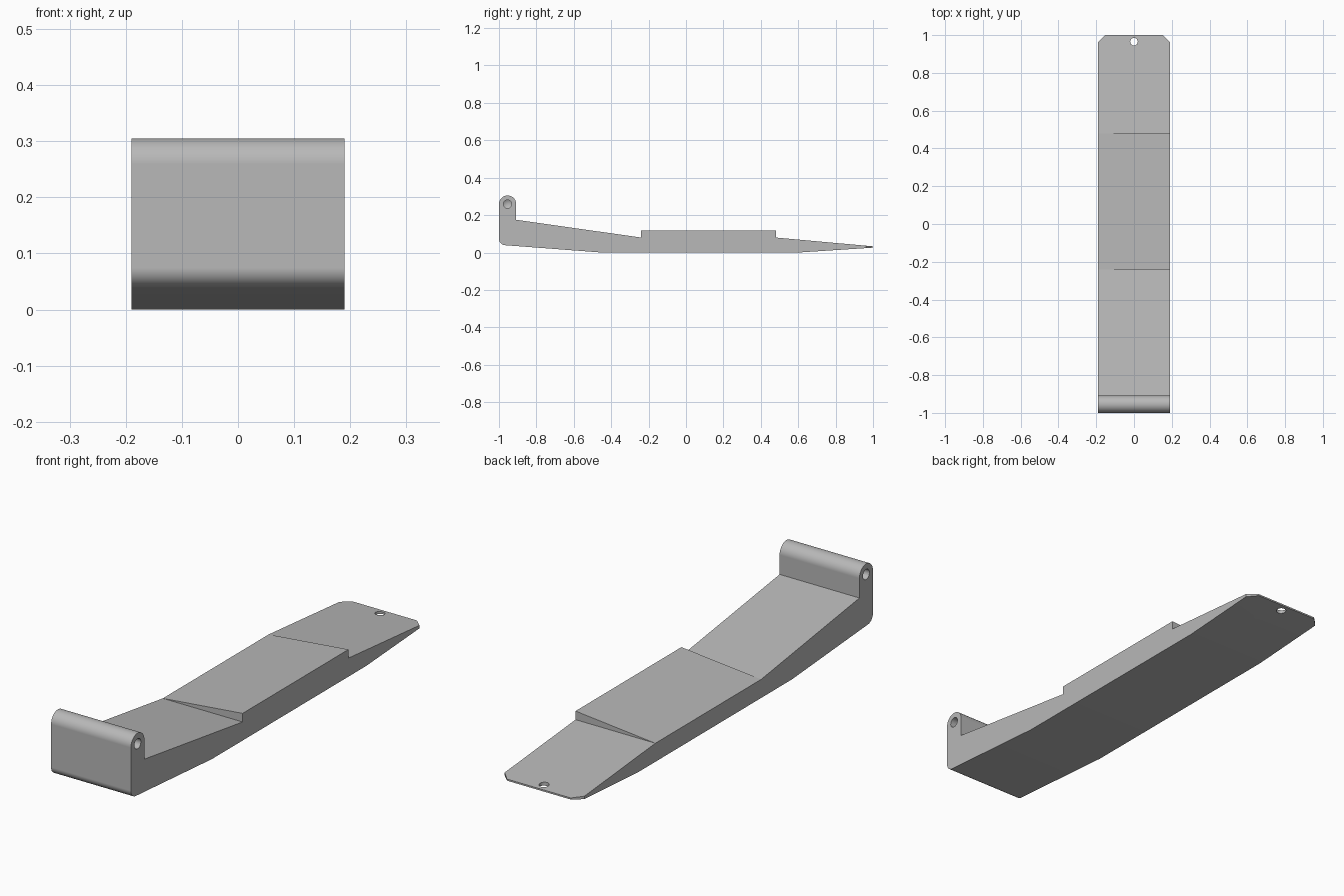
import bpy, bmesh, math
from mathutils import Matrix, Vector

cube = bpy.data.objects.get("Cube")
if cube:
    bpy.data.objects.remove(cube, do_unlink=True)

HALF_W = 0.19
PAD_TOP, PAD_BASE = 0.117, 0.08
KNUCKLE_Y, KNUCKLE_Z, KNUCKLE_R = -0.954, 0.259, 0.046

grey = bpy.data.materials.new("plain grey")
grey.use_nodes = True
colour = (0.48, 0.48, 0.48, 1)
grey.diffuse_color = colour
grey.node_tree.nodes["Principled BSDF"].inputs["Base Color"].default_value = colour


def make_object(name, bm):
    bmesh.ops.recalc_face_normals(bm, faces=bm.faces[:])
    mesh = bpy.data.meshes.new(name)
    bm.to_mesh(mesh)
    bm.free()
    mesh.materials.append(grey)
    obj = bpy.data.objects.new(name, mesh)
    bpy.context.collection.objects.link(obj)
    return obj


def arc(cy, cz, r, start, end, steps):
    angles = [math.radians(start + (end - start) * i / steps) for i in range(steps + 1)]
    return [(cy + r * math.cos(a), cz + r * math.sin(a)) for a in angles]


def cutter(name, radius, depth, matrix, tip=0):
    """Round cutter along local z, with an optional drill point at its upper end."""
    bm = bmesh.new()
    bmesh.ops.create_cone(bm, cap_ends=True, segments=32,
                          radius1=radius, radius2=radius, depth=depth)
    if tip:
        end = max(bm.faces, key=lambda f: f.calc_center_median().z)
        centre = bmesh.ops.poke(bm, faces=[end])["verts"][0]
        centre.co.z = depth / 2 + tip
    bm.transform(matrix)
    obj = make_object(name, bm)
    obj.hide_render = True
    return obj


# Side profile: underside, tapered tip, raised pad, ramp, hinge knuckle, rounded heel
profile = [(-0.45, 0), (0.60, 0), (1, 0.026), (1, 0.033),
           (0.48, PAD_BASE), (0.48, PAD_TOP), (-0.24, PAD_TOP), (-0.24, PAD_BASE),
           (-0.908, 0.175)]
profile += arc(KNUCKLE_Y, KNUCKLE_Z, KNUCKLE_R, 0, 180, 20)
profile += arc(-0.965, 0.074, 0.035, 180, 266, 10)

bm = bmesh.new()
face = bm.faces.new([bm.verts.new((-HALF_W, y, z)) for y, z in profile])
ext = bmesh.ops.extrude_face_region(bm, geom=[face])
for v in ext["geom"]:
    if isinstance(v, bmesh.types.BMVert):
        v.co.x = HALF_W

# Pad slants down to meet the body along one edge
for v in bm.verts:
    if v.co.x < 0 and abs(v.co.z - PAD_TOP) < 1e-4 and -0.3 < v.co.y < 0.5:
        v.co.z = PAD_BASE
bmesh.ops.remove_doubles(bm, verts=bm.verts[:], dist=1e-4)

# Clipped tip corners
for side in (-1, 1):
    cut = bmesh.ops.bisect_plane(bm, geom=bm.verts[:] + bm.edges[:] + bm.faces[:],
                                 plane_co=Vector((side * HALF_W, 0.962, 0)),
                                 plane_no=Vector((side, 1, 0)), clear_outer=True)
    edges = [e for e in cut["geom_cut"] if isinstance(e, bmesh.types.BMEdge)]
    bmesh.ops.holes_fill(bm, edges=edges, sides=0)
body = make_object("wedge_lever", bm)

# Drilled hinge sockets at both ends and a through hole at the tip
cutters = [cutter("tip_hole_cutter", 0.02, 0.4, Matrix.Translation((0, 0.965, 0)))]
for side in (-1, 1):
    place = Matrix.Translation((side * HALF_W, KNUCKLE_Y, KNUCKLE_Z))
    turn = Matrix.Rotation(-side * math.pi / 2, 4, "Y")
    cutters.append(cutter("socket_cutter", 0.022, 0.16, place @ turn, tip=0.013))

bpy.context.view_layer.objects.active = body
for c in cutters:
    mod = body.modifiers.new("hole", "BOOLEAN")
    mod.operation = "DIFFERENCE"
    mod.solver = "EXACT"
    mod.object = c
    bpy.ops.object.modifier_apply(modifier=mod.name)
    bpy.data.objects.remove(c, do_unlink=True)

# Smooth rounds, crisp edges
bpy.ops.object.select_all(action="DESELECT")
body.select_set(True)
bpy.ops.object.shade_smooth_by_angle(angle=math.radians(25))
weighted = body.modifiers.new("weighted normals", "WEIGHTED_NORMAL")
weighted.keep_sharp = True
